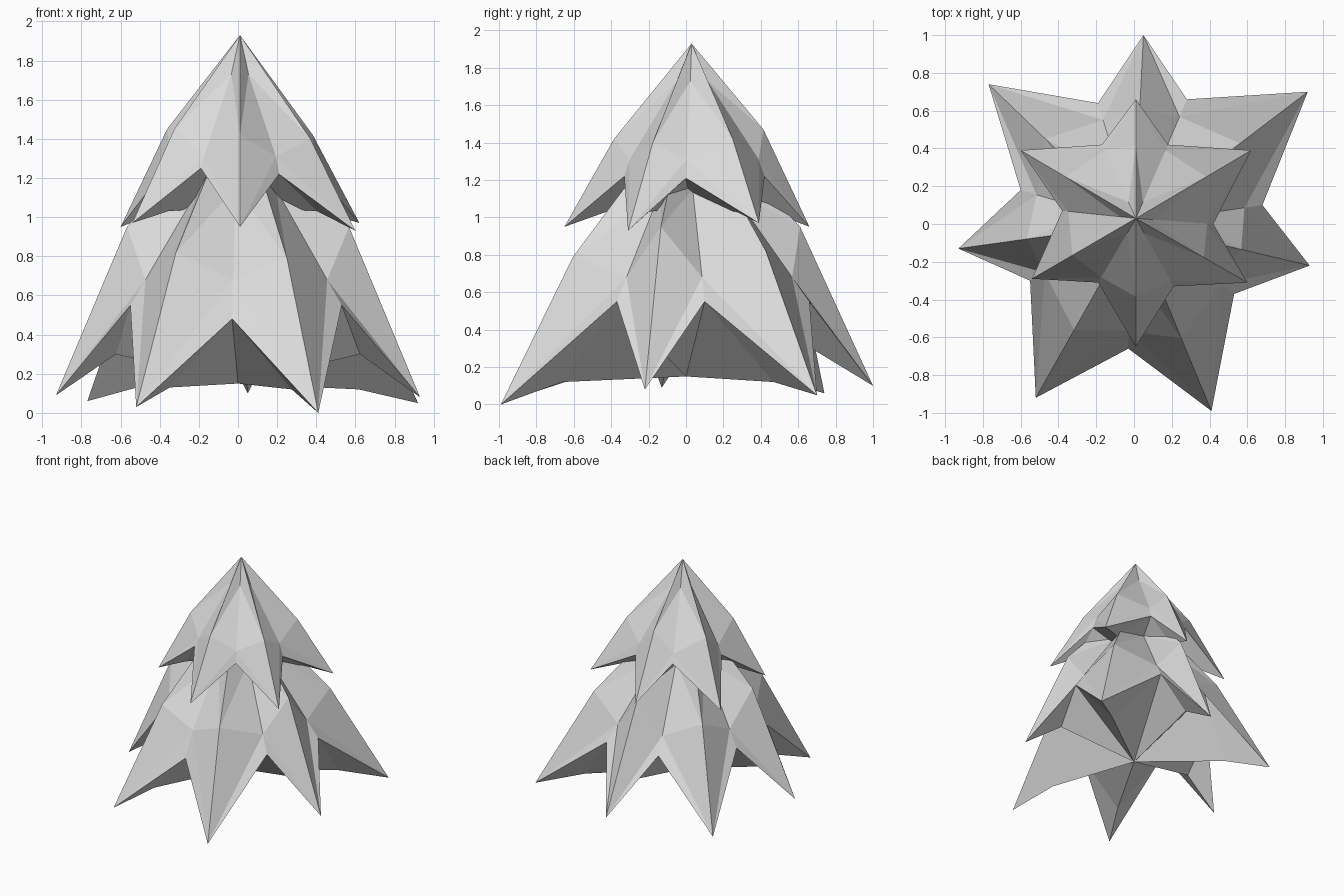
import bpy, bmesh
from mathutils import Vector

if "Cube" in bpy.data.objects:
    bpy.data.objects.remove(bpy.data.objects["Cube"], do_unlink=True)

grey = bpy.data.materials.new("light grey")
grey.use_nodes = True
grey.diffuse_color = (0.7, 0.7, 0.7, 1)
grey.node_tree.nodes["Principled BSDF"].inputs["Base Color"].default_value = (0.7, 0.7, 0.7, 1)


def radial(axis, p, ratio, z):
    """Point on the line from the trunk axis towards p, at height z."""
    v = axis.lerp(Vector((p[0], p[1], 0)), ratio)
    return (v.x, v.y, z)


def foliage(name, axis, apex_z, base_z, tips, notches, shoulder, valley):
    """Star-shaped tier. Tips: x, y, z, ridge height, underside height."""
    bm = bmesh.new()
    axis = Vector((axis[0], axis[1], 0))
    apex = bm.verts.new((axis.x, axis.y, apex_z))
    base = bm.verts.new((axis.x, axis.y, base_z))
    gaps = []
    for n in notches:
        gaps.append((bm.verts.new(n),
                     bm.verts.new(radial(axis, n, *shoulder)),
                     bm.verts.new(radial(axis, n, *valley))))
    for i, (x, y, z, ridge_z, under_z) in enumerate(tips):
        tip = bm.verts.new((x, y, z))
        ridge = bm.verts.new(radial(axis, (x, y), 0.61, ridge_z))
        under = bm.verts.new(radial(axis, (x, y), 0.67, under_z))
        # Each bough has the gap before it and the gap after it
        for notch, side, dip in (gaps[i - 1], gaps[i]):
            for loop in ((apex, dip, ridge), (ridge, dip, side),
                         (ridge, side, tip), (side, notch, tip),
                         (tip, notch, under), (under, notch, base)):
                bm.faces.new(loop)
    bmesh.ops.recalc_face_normals(bm, faces=bm.faces)
    mesh = bpy.data.meshes.new(name)
    bm.to_mesh(mesh)
    bm.free()
    mesh.materials.append(grey)
    obj = bpy.data.objects.new(name, mesh)
    bpy.context.collection.objects.link(obj)


# Wide lower tier with seven boughs, counter-clockwise from the back
foliage("lower_foliage", (0, 0), 1.6, 0.15,
        [(0.05, 1.0, 0.10, 0.95, 0.30), (-0.77, 0.74, 0.06, 0.82, 0.13),
         (-0.93, -0.13, 0.09, 0.95, 0.30), (-0.52, -0.92, 0.03, 0.82, 0.13),
         (0.41, -0.99, 0.0, 0.79, 0.12), (0.93, -0.22, 0.08, 0.95, 0.30),
         (0.92, 0.70, 0.05, 0.82, 0.12)],
        [(-0.19, 0.64, 0.55), (-0.60, 0.18, 0.55), (-0.55, -0.30, 0.55),
         (-0.03, -0.66, 0.48), (0.53, -0.37, 0.55), (0.68, 0.10, 0.55),
         (0.28, 0.66, 0.55)],
        (0.86, 0.68), (0.36, 1.15))

# Narrow upper tier with six boughs
foliage("upper_foliage", (0.01, 0.03), 1.93, 1.06,
        [(0.01, 0.66, 0.95, 1.47, 1.03), (-0.60, 0.39, 0.95, 1.45, 1.03),
         (-0.54, -0.29, 0.97, 1.45, 1.03), (0.01, -0.65, 0.95, 1.42, 1.03),
         (0.60, -0.31, 0.93, 1.40, 1.03), (0.62, 0.39, 0.97, 1.42, 1.03)],
        [(-0.17, 0.42, 1.24), (-0.38, 0.07, 1.24), (-0.19, -0.31, 1.25),
         (0.21, -0.33, 1.22), (0.42, 0.0, 1.21), (0.18, 0.42, 1.22)],
        (0.92, 1.31), (0.22, 1.73))
